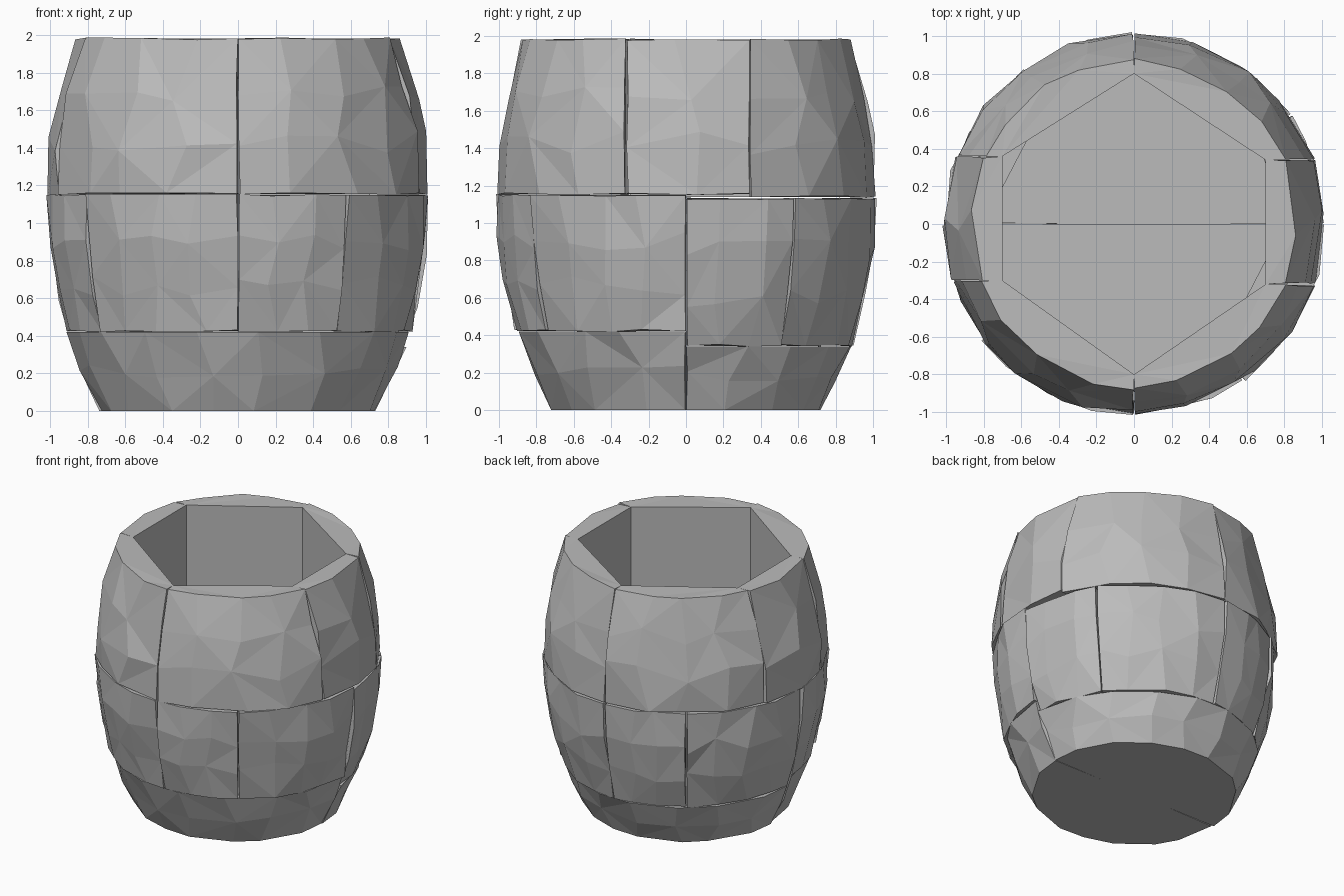
import bpy, bmesh, math, random
from mathutils import Vector

random.seed(7)
cube = bpy.data.objects.get("Cube")
if cube:
    bpy.data.objects.remove(cube)

stone = bpy.data.materials.new("grey stone")
stone.use_nodes = True
GREY = (0.5, 0.5, 0.5, 1)
stone.diffuse_color = GREY
stone.node_tree.nodes["Principled BSDF"].inputs["Base Color"].default_value = GREY

# Barrel silhouette as (height, radius)
PROFILE = [(0, 0.735), (0.2, 0.825), (0.42, 0.915), (0.8, 0.995), (1.15, 1.01),
           (1.52, 1.0), (1.75, 0.935), (1.98, 0.87)]


def radius(z):
    for (za, ra), (zb, rb) in zip(PROFILE, PROFILE[1:]):
        if z <= zb:
            return ra + (rb - ra) * max(z - za, 0) / (zb - za)
    return PROFILE[-1][1]


def jitter(amount):
    return random.uniform(-amount, amount)


def polar(degrees, r):
    a = math.radians(degrees)
    return Vector((r * math.cos(a), r * math.sin(a)))


def joint_angle(joint, r):
    """Angle at which a straight joint meets a circle of radius r."""
    p, d = joint
    b = p.dot(d)
    q = p + d * (-b + math.sqrt(b * b - p.length_squared + r * r))
    return math.atan2(q.y, q.x)


def block(name, start, end, z0, z1, cols, rows):
    """A chiselled stone between two joints, flat inside and faceted outside."""
    bm = bmesh.new()
    grid = []
    for j in range(rows + 1):
        edge_row = j in (0, rows)
        line = []
        z_row = z0 + (z1 - z0) * j / rows
        for i in range(cols + 1):
            edge_col = i in (0, cols)
            z = z_row + (jitter(0.006) if edge_row and z0 > 0 else 0)
            if not edge_row:
                z += jitter(0.22) * (z1 - z0) / rows
            r = radius(z) + jitter(0.014)
            a0, a1 = joint_angle(start, r), joint_angle(end, r)
            if a1 <= a0:
                a1 += 2 * math.pi
            f = i / cols
            if not edge_col:
                f += jitter(0.22) / cols
            a = a0 + (a1 - a0) * f
            # Outer corners open slightly, leaving thin uneven cracks
            if edge_col:
                a += random.uniform(0, 0.012) * (1 if i == 0 else -1)
            line.append(bm.verts.new((r * math.cos(a), r * math.sin(a), max(z, 0))))
        grid.append(line)
    for j in range(rows):
        for i in range(cols):
            a, b = grid[j][i], grid[j][i + 1]
            c, d = grid[j + 1][i + 1], grid[j + 1][i]
            if (i + j) % 2:
                bm.faces.new((a, b, c))
                bm.faces.new((a, c, d))
            else:
                bm.faces.new((a, b, d))
                bm.faces.new((b, c, d))
    s0, s1 = [bm.verts.new((*start[0], z)) for z in (z0, z1)]
    e0, e1 = [bm.verts.new((*end[0], z)) for z in (z0, z1)]
    bm.faces.new((s0, s1, e1, e0))
    bm.faces.new([s0, e0] + grid[0][::-1])
    bm.faces.new([e1, s1] + grid[-1])
    bm.faces.new([s1, s0] + [row[0] for row in grid])
    bm.faces.new([e0, e1] + [row[-1] for row in grid][::-1])
    big = [f for f in bm.faces if len(f.verts) > 4]
    bmesh.ops.triangulate(bm, faces=big)
    bmesh.ops.recalc_face_normals(bm, faces=bm.faces)
    mesh = bpy.data.meshes.new(name)
    bm.to_mesh(mesh)
    bm.free()
    mesh.materials.append(stone)
    bpy.context.collection.objects.link(bpy.data.objects.new(name, mesh))


X, Y = Vector((1, 0)), Vector((0, 1))

# Base: two solid half discs that also form the floor
east, west = (X * 0.3, X), (X * -0.3, -X)
block("base_stone_back", east, west, 0, 0.34, 9, 2)
block("base_stone_front", west, east, 0, 0.42, 9, 2)

# Middle course: wide and narrow stones alternating
angles = [0, 35, 90, 125, 180, 217, 270, 305]
joints = [(polar(a, 0.8), polar(a, 1)) for a in angles]
for k, a in enumerate(angles):
    back = a < 180
    wide = k % 2 == 1
    block(f"middle_stone_{k + 1}", joints[k], joints[(k + 1) % len(joints)],
          0.345 if back else 0.425, 1.13 if back else 1.15, 4 if wide else 3, 3)

# Top course: six stones around a hexagonal opening
joints = [(Vector((0.7, 0.34)), X), (Y * 0.8, Y), (Vector((-0.7, 0.36)), -X),
          (Vector((-0.7, -0.3)), -X), (Y * -0.8, -Y), (Vector((0.7, -0.32)), X)]
for k in range(6):
    side = k in (2, 5)
    block(f"rim_stone_{k + 1}", joints[k], joints[(k + 1) % 6],
          1.155 if k > 2 else 1.14, 1.98, 2 if side else 4, 3)
